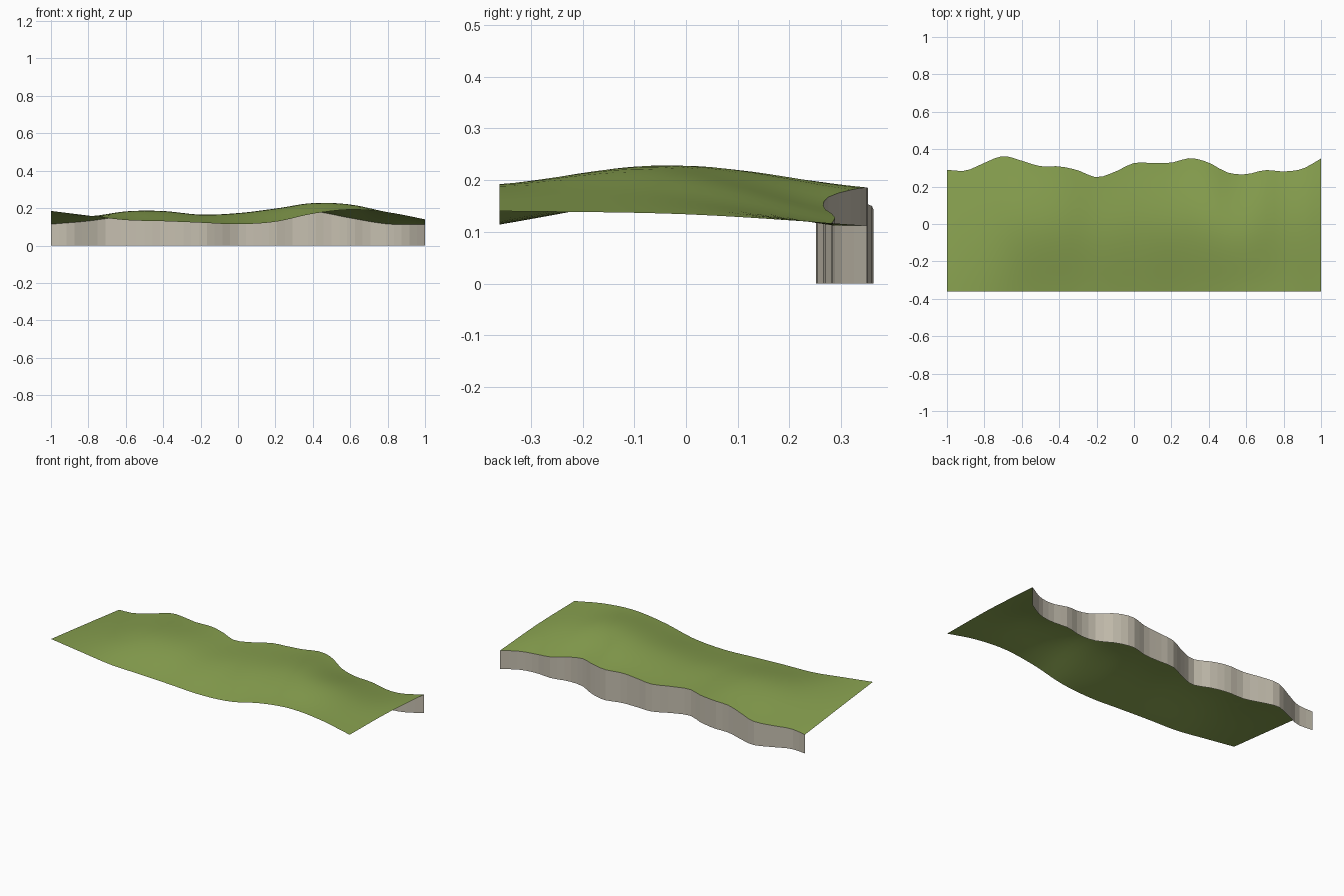
import bpy

if "Cube" in bpy.data.objects:
    bpy.data.objects.remove(bpy.data.objects["Cube"])

NX, NY = 48, 20
FRONT_Y = -0.36

# Back outline (y) sampled every 0.1 in x
BACK_Y = [0.29, 0.285, 0.327, 0.363, 0.338, 0.309, 0.308, 0.287, 0.25, 0.28, 0.326,
          0.326, 0.328, 0.352, 0.328, 0.275, 0.266, 0.288, 0.281, 0.295, 0.35]

# Ground heights sampled every 0.2 in x: front edge, middle, back edge
HEIGHTS = [
    [0.185, 0.16, 0.136, 0.130, 0.122, 0.114, 0.127, 0.170, 0.192, 0.178, 0.140],
    [0.150, 0.154, 0.182, 0.183, 0.163, 0.170, 0.195, 0.227, 0.218, 0.172, 0.134],
    [0.114, 0.131, 0.158, 0.168, 0.159, 0.166, 0.181, 0.183, 0.147, 0.115, 0.112],
]


def spline(values, t):
    """Catmull-Rom interpolation of evenly spaced values, t in 0..1."""
    n = len(values) - 1
    i = min(int(t * n), n - 1)
    f = t * n - i
    b, c = values[i], values[i + 1]
    a = values[i - 1] if i > 0 else 2 * b - c
    d = values[i + 2] if i + 2 <= n else 2 * c - b
    return b + 0.5 * f * (c - a + f * (2 * a - 5 * b + 4 * c - d + f * (3 * (b - c) + d - a)))


def ground_point(u, v):
    y = FRONT_Y + v * (spline(BACK_Y, u) - FRONT_Y)
    z = spline([spline(row, u) for row in HEIGHTS], v)
    return (2 * u - 1, y, z)


def sheet(name, rows, color, smooth):
    """Quad sheet from equally long rows of points."""
    w = len(rows[0])
    faces = [(j * w + i, j * w + i + 1, (j + 1) * w + i + 1, (j + 1) * w + i)
             for j in range(len(rows) - 1) for i in range(w - 1)]
    mesh = bpy.data.meshes.new(name)
    mesh.from_pydata([p for row in rows for p in row], [], faces)
    mesh.polygons.foreach_set("use_smooth", [smooth] * len(faces))
    mat = bpy.data.materials.new(name + "_material")
    mat.diffuse_color = color
    mat.use_nodes = True
    mat.node_tree.nodes["Principled BSDF"].inputs["Base Color"].default_value = mat.diffuse_color
    mesh.materials.append(mat)
    obj = bpy.data.objects.new(name, mesh)
    bpy.context.collection.objects.link(obj)
    return obj


# Rolling grass surface
grass = [[ground_point(i / NX, j / NY) for i in range(NX + 1)] for j in range(NY + 1)]
sheet("grass_surface", grass, (0.25, 0.36, 0.08, 1), True)

# Bank wall dropping from the wavy back edge to the ground
top = grass[-1]
bottom = [(x, y, 0) for x, y, z in top]
sheet("bank_wall", [top, bottom], (0.56, 0.52, 0.43, 1), False)
